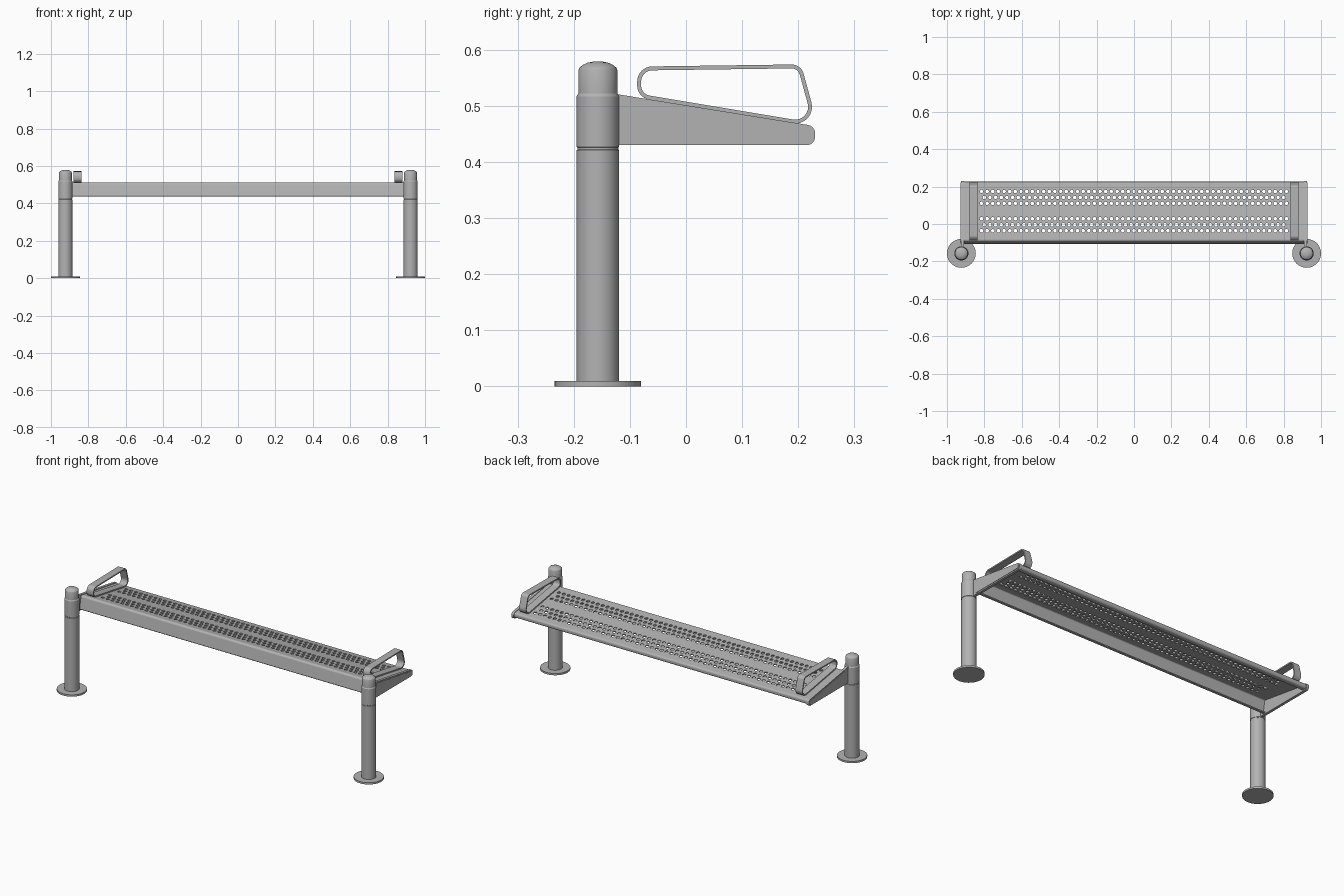
import bpy, bmesh, math
from mathutils import Vector, Matrix

cube = bpy.data.objects.get("Cube")
if cube:
    bpy.data.objects.remove(cube, do_unlink=True)

# One painted steel colour
steel = bpy.data.materials.new("grey steel")
steel.use_nodes = True
GREY = (0.45, 0.45, 0.45, 1)
steel.diffuse_color = GREY
steel.node_tree.nodes["Principled BSDF"].inputs["Base Color"].default_value = GREY


def make_object(name, bm):
    mesh = bpy.data.meshes.new(name)
    bm.to_mesh(mesh)
    bm.free()
    mesh.materials.append(steel)
    obj = bpy.data.objects.new(name, mesh)
    bpy.context.collection.objects.link(obj)
    return obj


def activate(obj):
    bpy.ops.object.select_all(action='DESELECT')
    obj.select_set(True)
    bpy.context.view_layer.objects.active = obj


def smooth(obj, degrees):
    activate(obj)
    bpy.ops.object.shade_smooth_by_angle(angle=math.radians(degrees))


def rounded(corners, steps=8):
    """Fillet a (y, z, radius) corner list; radius 0 keeps the point."""
    points = []
    for i, (y, z, r) in enumerate(corners):
        p = Vector((y, z))
        if r == 0:
            points.append(p)
            continue
        a = (Vector(corners[i - 1][:2]) - p).normalized()
        b = (Vector(corners[(i + 1) % len(corners)][:2]) - p).normalized()
        half = a.angle(b) / 2
        centre = p + (a + b).normalized() * (r / math.sin(half))
        start = p + a * (r / math.tan(half)) - centre
        end = p + b * (r / math.tan(half)) - centre
        sweep = math.pi - 2 * half
        for k in range(steps + 1):
            t = k / steps
            points.append(centre + (start * math.sin((1 - t) * sweep)
                                    + end * math.sin(t * sweep)) / math.sin(sweep))
    return points


def strip(name, points, x0, x1, thickness, closed):
    """Bent sheet: a clockwise outline swept along x, thickened inwards."""
    bm = bmesh.new()
    rows = [[bm.verts.new((x, p.x, p.y)) for x in (x0, x1)] for p in points]
    for i in range(len(rows) if closed else len(rows) - 1):
        a, b = rows[i], rows[(i + 1) % len(rows)]
        bm.faces.new((a[1], b[1], b[0], a[0]))
    obj = make_object(name, bm)
    mod = obj.modifiers.new("Thickness", 'SOLIDIFY')
    mod.thickness = thickness
    mod.use_even_offset = True
    activate(obj)
    bpy.ops.object.modifier_apply(modifier=mod.name)
    return obj


def plate(name, points, x0, x1):
    bm = bmesh.new()
    face = bm.faces.new([bm.verts.new((x0, p.x, p.y)) for p in points])
    grown = bmesh.ops.extrude_face_region(bm, geom=[face])["geom"]
    bmesh.ops.translate(bm, vec=(x1 - x0, 0, 0),
                        verts=[v for v in grown if isinstance(v, bmesh.types.BMVert)])
    bmesh.ops.recalc_face_normals(bm, faces=bm.faces)
    return make_object(name, bm)


def lathe(name, profile, x, y):
    bm = bmesh.new()
    verts = [bm.verts.new((r, 0, z)) for r, z in profile]
    edges = [bm.edges.new(pair) for pair in zip(verts, verts[1:])]
    bmesh.ops.spin(bm, geom=verts + edges, cent=(0, 0, 0), axis=(0, 0, 1),
                   angle=math.tau, steps=48, use_merge=False)
    bmesh.ops.remove_doubles(bm, verts=bm.verts, dist=0.00005)
    bmesh.ops.recalc_face_normals(bm, faces=bm.faces)
    obj = make_object(name, bm)
    obj.location = (x, y, 0)
    smooth(obj, 25)
    return obj


POST_X, POST_Y = 0.923, -0.157
post_profile = [(0, 0.005), (0.038, 0.005), (0.038, 0.421), (0.0365, 0.422),
                (0.0365, 0.426), (0.038, 0.427), (0.038, 0.517), (0.035, 0.522),
                (0.035, 0.563), (0.033, 0.568), (0.027, 0.573), (0.018, 0.577),
                (0.008, 0.579), (0, 0.579)]
foot_profile = [(0, 0), (0.077, 0), (0.077, 0.01), (0, 0.01)]

bracket_outline = rounded([(-0.13, 0.522, 0), (0.23, 0.464, 0.015),
                           (0.23, 0.43, 0.015), (-0.13, 0.43, 0)])
panel_outline = rounded([(-0.106, 0.437, 0.004), (-0.093, 0.509, 0.01),
                         (0.222, 0.459, 0.009), (0.222, 0.437, 0.009)])
arm_outline = rounded([(-0.087, 0.570, 0.027), (0.205, 0.574, 0.022),
                       (0.236, 0.461, 0.03), (-0.087, 0.515, 0.025)])
seat_outline = rounded([(-0.088, 0.436, 0), (-0.107, 0.436, 0.007),
                        (-0.093, 0.513, 0.012), (0.226, 0.462, 0.011),
                        (0.226, 0.436, 0.011), (0.2, 0.436, 0)])

# Posts, feet, end brackets and armrests on both sides
for side, s in (("left", 1), ("right", -1)):
    lathe(side + "_post", post_profile, s * POST_X, POST_Y)
    lathe(side + "_foot", foot_profile, s * POST_X, POST_Y)
    smooth(plate(side + "_bracket", bracket_outline, s * 0.91, s * 0.925), 5)
    smooth(plate(side + "_bracket_panel", panel_outline, s * 0.92, s * 0.927), 5)
    low, high = sorted((s * 0.838, s * 0.88))
    smooth(strip(side + "_armrest", arm_outline, low, high, 0.007, True), 5)

# Bent seat sheet
seat = strip("seat", seat_outline, -0.912, 0.912, 0.006, False)

# Two bands of three staggered hole rows
PITCH, COUNT = 0.0302, 55
bm = bmesh.new()
for band in (0.142, -0.004):
    for row in (-1, 0, 1):
        shift = PITCH / 2 if row == 0 else 0
        for i in range(COUNT if row else COUNT - 1):
            x = (i - (COUNT - 1) / 2) * PITCH + shift
            bmesh.ops.create_cone(bm, cap_ends=True, segments=12, radius1=0.0095,
                                  radius2=0.0095, depth=0.06,
                                  matrix=Matrix.Translation((x, band + row * 0.032, 0.49)))
cutter = make_object("hole_cutter", bm)
cutter.hide_render = True
holes = seat.modifiers.new("Holes", 'BOOLEAN')
holes.operation = 'DIFFERENCE'
holes.solver = 'EXACT'
holes.object = cutter
activate(seat)
bpy.ops.object.modifier_apply(modifier=holes.name)
bpy.data.objects.remove(cutter, do_unlink=True)
smooth(seat, 5)
